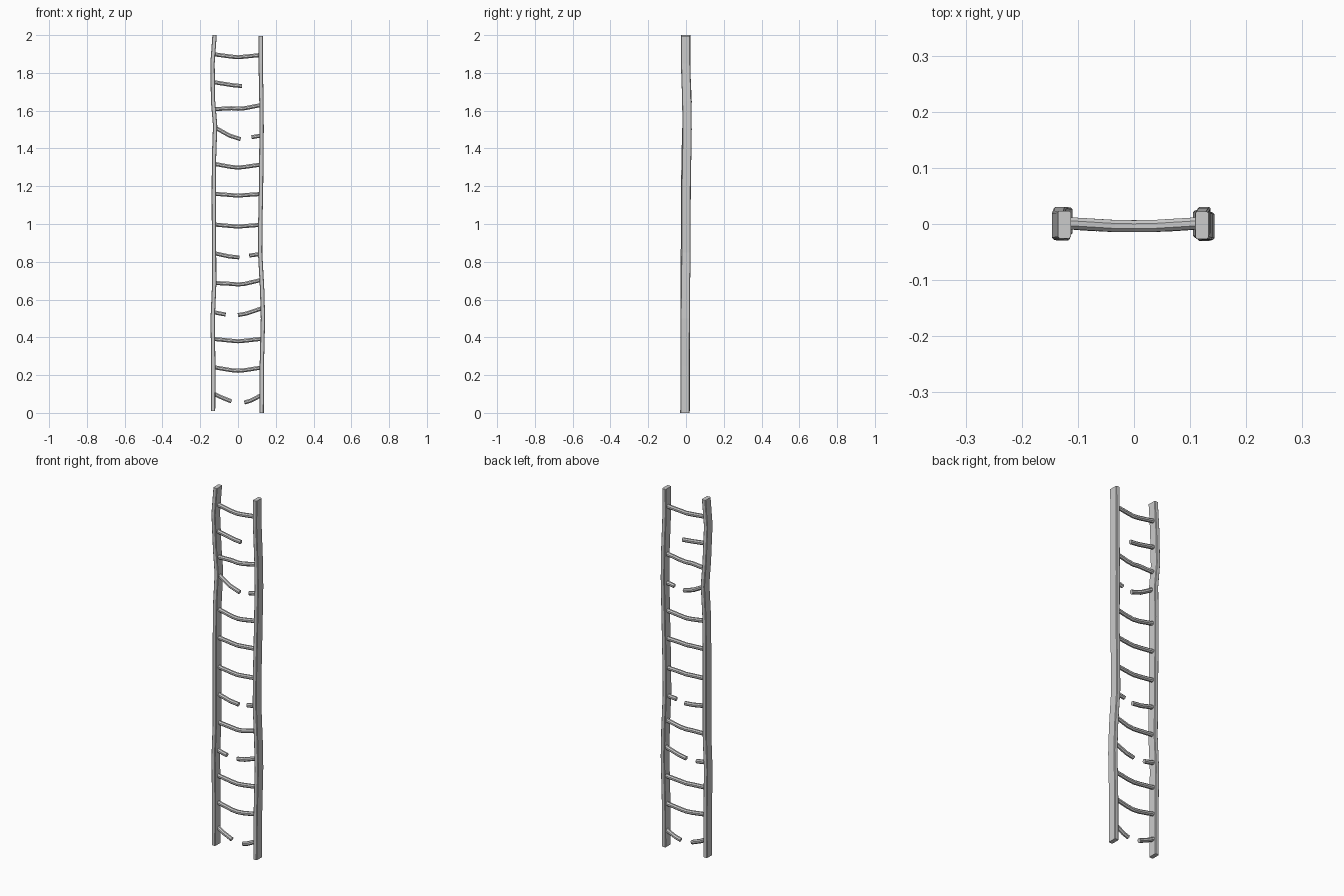
import bpy, bmesh, math
from mathutils import Vector


def loft(name, rings, smooth=False):
    """Skin a list of equal-sized point rings and cap both ends."""
    bm = bmesh.new()
    loops = [[bm.verts.new(p) for p in r] for r in rings]
    n = len(loops[0])
    for a, b in zip(loops, loops[1:]):
        for i in range(n):
            bm.faces.new((a[i], a[(i + 1) % n], b[(i + 1) % n], b[i]))
    bm.faces.new(loops[0])
    bm.faces.new(loops[-1])
    bmesh.ops.recalc_face_normals(bm, faces=bm.faces)
    me = bpy.data.meshes.new(name)
    bm.to_mesh(me)
    bm.free()
    ob = bpy.data.objects.new(name, me)
    bpy.context.collection.objects.link(ob)
    return ob


def rail(name, path, hx=0.0115, hy=0.0245, c=0.003):
    """Warped plank with slightly chamfered corners, path = (x, y, z)."""
    prof = [(hx, hy - c), (hx - c, hy), (c - hx, hy), (-hx, hy - c),
            (-hx, c - hy), (c - hx, -hy), (hx - c, -hy), (hx, c - hy)]
    return loft(name, [[(x + px, y + py, z) for px, py in prof] for x, y, z in path])


def rung(name, path, r=0.0115, sides=8):
    """Round stick along a path of (x, z), sagging slightly to the front."""
    pts = [Vector((x, 0.002 - 0.006 * (1 - (x / 0.125) ** 2), z)) for x, z in path]
    rings = []
    for i, p in enumerate(pts):
        d = (pts[min(i + 1, len(pts) - 1)] - pts[max(i - 1, 0)]).normalized()
        u = d.cross(Vector((0, 1, 0))).normalized()
        v = d.cross(u)
        rings.append([p + r * (math.cos(t) * u + math.sin(t) * v)
                      for t in (2 * math.pi * (k + 0.5) / sides for k in range(sides))])
    return loft(name, rings)


# Side rails
rail("left_rail", [(-0.132, -0.004, 0.01), (-0.131, -0.004, 0.25), (-0.134, -0.004, 0.5),
                   (-0.126, -0.005, 0.68), (-0.127, -0.003, 0.9), (-0.128, -0.002, 1.15),
                   (-0.127, 0.0, 1.35), (-0.121, 0.005, 1.52), (-0.132, 0.006, 1.65),
                   (-0.135, -0.003, 1.85), (-0.124, -0.001, 2.0)])
rail("right_rail", [(0.125, -0.006, 0.0), (0.126, -0.005, 0.25), (0.132, -0.004, 0.5),
                    (0.128, -0.003, 0.65), (0.117, 0.0, 0.85), (0.118, 0.0, 1.0),
                    (0.122, 0.001, 1.2), (0.125, 0.006, 1.5), (0.124, 0.004, 1.65),
                    (0.120, -0.002, 1.85), (0.121, -0.002, 1.995)])

# Whole rungs: height at left, middle, right
E = 0.124
for i, (a, m, b) in enumerate([(0.241, 0.223, 0.24), (0.391, 0.379, 0.392), (0.688, 0.68, 0.704),
                               (0.997, 0.986, 0.996), (1.16, 1.15, 1.159), (1.318, 1.299, 1.315),
                               (1.608, 1.61, 1.63), (1.898, 1.883, 1.895)]):
    rung(f"rung_{i + 1}", [(-E, a), (-0.035, m + 0.003), (0.0, m), (0.035, m + 0.003), (E, b)])

# Broken rung stubs: rail end, bend, snapped end
stubs = [[(-E, 0.1), (-0.085, 0.081), (-0.035, 0.061)], [(0.034, 0.055), (0.065, 0.064), (E, 0.094)],
         [(-E, 0.532), (-0.095, 0.526), (-0.066, 0.521)], [(0.0, 0.518), (0.045, 0.526), (E, 0.553)],
         [(-E, 0.845), (-0.045, 0.828), (0.007, 0.823)], [(0.06, 0.833), (0.09, 0.837), (E, 0.842)],
         [(-E, 1.512), (-0.045, 1.468), (0.014, 1.449)], [(0.072, 1.459), (0.095, 1.464), (E, 1.468)],
         [(-E, 1.75), (-0.03, 1.735), (0.021, 1.73)]]
for i, path in enumerate(stubs):
    rung(f"broken_rung_{i + 1}", path)
